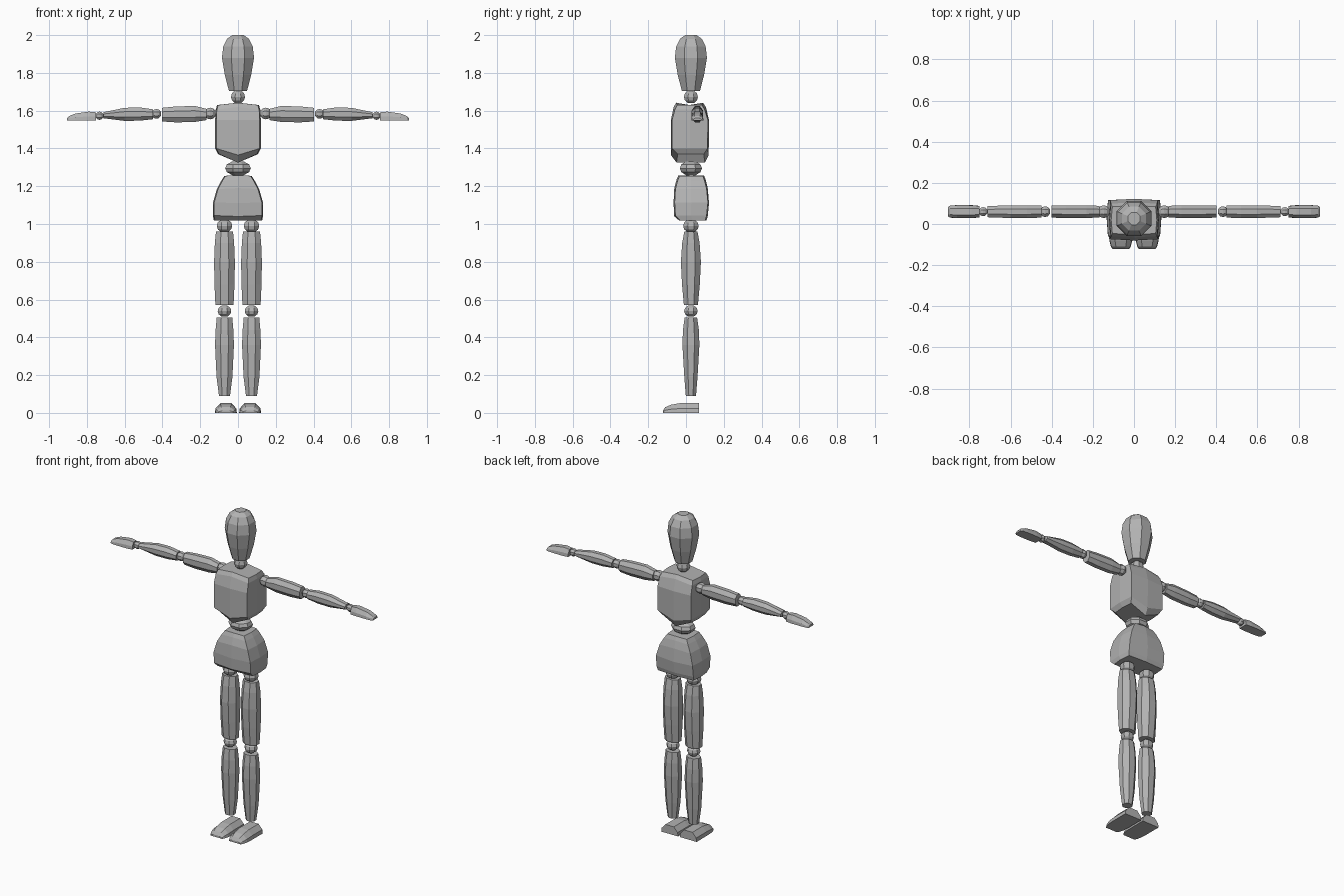
import bpy, bmesh, math
from mathutils import Vector

cube = bpy.data.objects.get("Cube")
if cube:
    bpy.data.objects.remove(cube)

grey = bpy.data.materials.new("plain grey")
grey.use_nodes = True
colour = (0.45, 0.45, 0.45, 1)
grey.diffuse_color = colour
grey.node_tree.nodes["Principled BSDF"].inputs["Base Color"].default_value = colour


def loft(name, rings):
    """Skin a row of matching rings and cap both ends."""
    bm = bmesh.new()
    loops = [[bm.verts.new(p) for p in ring] for ring in rings]
    for a, b in zip(loops, loops[1:]):
        for i in range(len(a)):
            j = (i + 1) % len(a)
            bm.faces.new((a[i], a[j], b[j], b[i]))
    bm.faces.new(loops[0])
    bm.faces.new(loops[-1])
    bmesh.ops.recalc_face_normals(bm, faces=bm.faces)
    mesh = bpy.data.meshes.new(name)
    bm.to_mesh(mesh)
    bm.free()
    mesh.materials.append(grey)
    obj = bpy.data.objects.new(name, mesh)
    bpy.context.collection.objects.link(obj)
    return obj


def octagon(a, b):
    """Eight-sided section whose flat sides lie at a and b from the middle."""
    k = 1 / math.cos(math.pi / 8)
    angles = [math.pi * (i + 0.5) / 4 for i in range(8)]
    return [(a * k * math.cos(t), b * k * math.sin(t)) for t in angles]


def upright(name, x, y, stations):
    """Octagonal part along z; stations are (z, half x, half y)."""
    loft(name, [[Vector((x + u, y + v, z)) for u, v in octagon(a, b)]
                for z, a, b in stations])


def sideways(name, s, y, stations):
    """Octagonal part along x; stations are (x, half y, low z, high z)."""
    loft(name, [[Vector((s * x, y + u, (lo + hi) / 2 + v))
                 for u, v in octagon(a, (hi - lo) / 2)]
                for x, a, lo, hi in stations])


def ball_steps(r):
    angles = [math.radians(d) for d in (-65, -30, 0, 30, 65)]
    return [(r * math.sin(t), r * math.cos(t)) for t in angles]


def block(name, rows):
    """Boxy part; rows are (corner z, middle z, half x, front y, back y)."""
    rings = []
    for z, mid, w, f, b in rows:
        m, c = (f + b) / 2, 0.006
        rings.append([Vector(p) for p in (
            (-w, f + c, z), (0, f, mid), (w, f + c, z), (w + c, m, z),
            (w, b - c, z), (0, b, mid), (-w, b - c, z), (-w - c, m, z))])
    loft(name, rings)


def dome(w, h):
    """Section with a flat base and a rounded top."""
    return [(-w, 0), (-w * 0.95, h * 0.45), (-w * 0.5, h),
            (w * 0.5, h), (w * 0.95, h * 0.45), (w, 0)]


BODY_Y = 0.026
ARM_Y = 0.06

# Head and neck
upright("head", 0, BODY_Y, [(z, r, r) for z, r in (
    (1.705, 0.048), (1.79, 0.07), (1.88, 0.085),
    (1.94, 0.078), (1.98, 0.058), (2.0, 0.03))])
upright("neck_joint", 0, BODY_Y, [(1.673 + d, r, r) for d, r in ball_steps(0.037)])

# Torso
block("chest", [
    (1.37, 1.325, 0.10, -0.05, 0.10),
    (1.40, 1.365, 0.115, -0.08, 0.12),
    (1.55, 1.55, 0.115, -0.08, 0.122),
    (1.605, 1.62, 0.112, -0.065, 0.105),
    (1.63, 1.642, 0.105, -0.052, 0.09)])
upright("waist_joint", 0, BODY_Y, [(1.295 + d * 0.6, r, r * 0.86)
                                   for d, r in ball_steps(0.068)])
block("pelvis", [
    (1.018, 1.018, 0.122, -0.035, 0.108),
    (1.045, 1.04, 0.127, -0.062, 0.115),
    (1.115, 1.11, 0.126, -0.066, 0.122),
    (1.185, 1.19, 0.106, -0.062, 0.115),
    (1.23, 1.235, 0.082, -0.05, 0.104),
    (1.255, 1.258, 0.066, -0.04, 0.095)])

for side, s in (("left", 1), ("right", -1)):
    # Leg
    leg_x = s * 0.0715
    for joint, z, r in (("hip_joint", 0.99, 0.041), ("knee_joint", 0.539, 0.036)):
        upright(f"{side}_{joint}", leg_x, BODY_Y,
                [(z + d * 0.9, q, q) for d, q in ball_steps(r)])
    upright(f"{side}_thigh", leg_x, BODY_Y, [
        (0.57, 0.048, 0.037), (0.68, 0.053, 0.047),
        (0.8, 0.055, 0.053), (0.9, 0.051, 0.046), (0.96, 0.045, 0.035)])
    upright(f"{side}_shin", leg_x, BODY_Y, [
        (0.09, 0.029, 0.027), (0.19, 0.042, 0.035),
        (0.36, 0.05, 0.045), (0.44, 0.047, 0.042), (0.505, 0.041, 0.033)])

    # Foot
    loft(f"{side}_foot", [
        [Vector((s * 0.064 + u, y, v)) for u, v in dome(w, h)]
        for y, w, h in ((0.07, 0.058, 0.052), (-0.03, 0.058, 0.052),
                        (-0.08, 0.056, 0.043), (-0.11, 0.048, 0.03),
                        (-0.122, 0.04, 0.012))])

    # Arm
    for joint, x, z, r in (("shoulder_joint", 0.147, 1.585, 0.031),
                           ("elbow_joint", 0.432, 1.583, 0.026),
                           ("wrist_joint", 0.733, 1.573, 0.022)):
        sideways(f"{side}_{joint}", s, ARM_Y,
                 [(x + d, q, z - q, z + q) for d, q in ball_steps(r)])
    sideways(f"{side}_upper_arm", s, ARM_Y, [
        (0.168, 0.028, 1.55, 1.61), (0.23, 0.031, 1.54, 1.625),
        (0.33, 0.031, 1.538, 1.622), (0.402, 0.029, 1.543, 1.615)])
    sideways(f"{side}_forearm", s, ARM_Y, [
        (0.45, 0.029, 1.555, 1.607), (0.52, 0.031, 1.547, 1.617),
        (0.6, 0.031, 1.546, 1.615), (0.712, 0.027, 1.56, 1.592)])

    # Hand
    loft(f"{side}_hand", [
        [Vector((s * x, ARM_Y + u, 1.549 + v)) for u, v in dome(w, h)]
        for x, w, h in ((0.752, 0.028, 0.042), (0.79, 0.032, 0.046),
                        (0.86, 0.032, 0.036), (0.895, 0.029, 0.022),
                        (0.905, 0.022, 0.012))])
